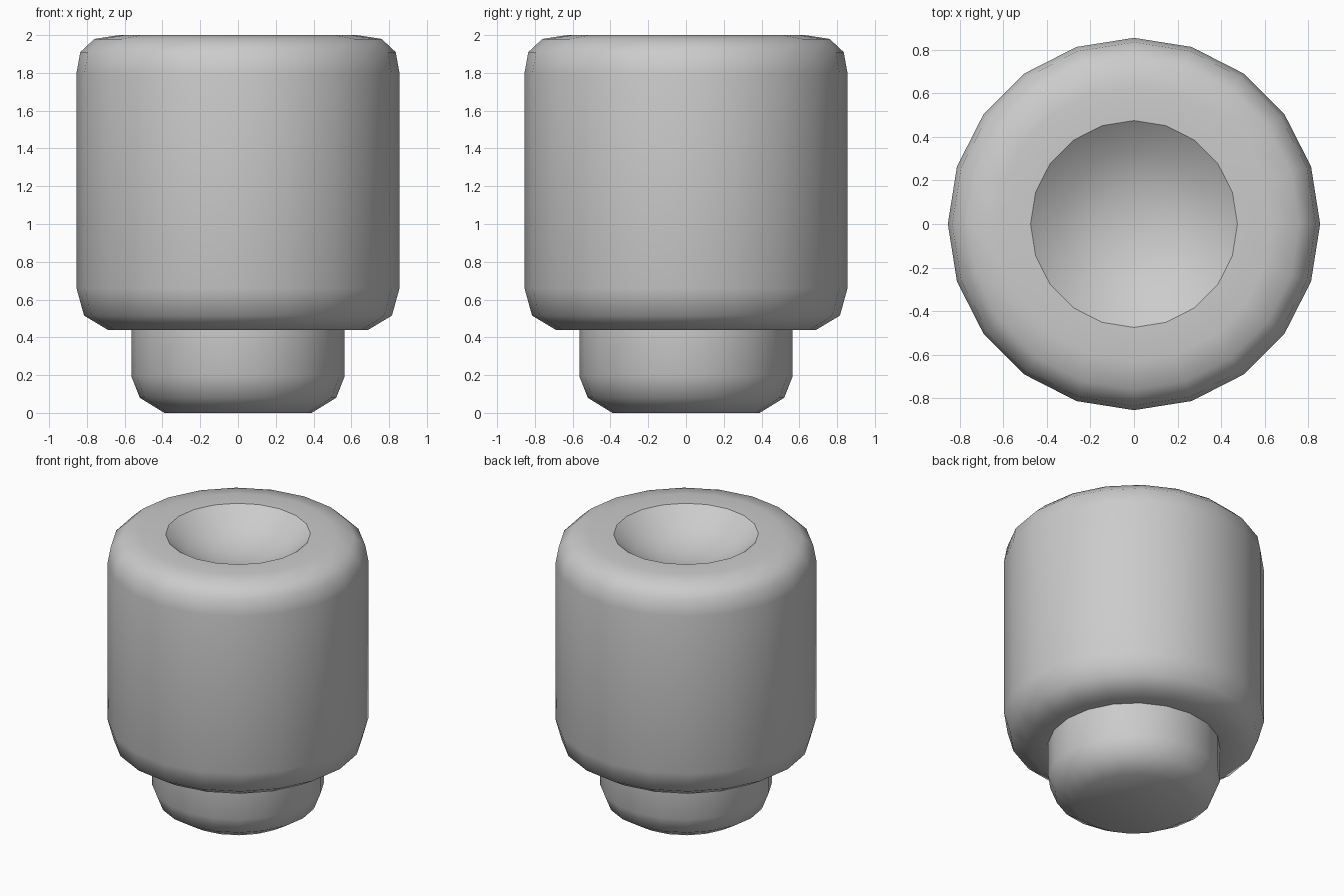
import bpy
import bmesh
import math

if "Cube" in bpy.data.objects:
    bpy.data.objects.remove(bpy.data.objects["Cube"])

SIDES = 20


def lathe(name, profile, sharp_rings=()):
    """Revolve (radius, z) points listed from bottom to top, following the surface."""
    bm = bmesh.new()
    rings = []
    for r, z in profile:
        if r == 0:
            rings.append([bm.verts.new((0, 0, z))])
        else:
            rings.append([bm.verts.new((r * math.cos(2 * math.pi * i / SIDES),
                                        r * math.sin(2 * math.pi * i / SIDES), z))
                          for i in range(SIDES)])
    for a, b in zip(rings, rings[1:]):
        for i in range(SIDES):
            j = (i + 1) % SIDES
            if len(b) == 1:
                bm.faces.new((a[i], a[j], b[0]))
            else:
                bm.faces.new((a[i], a[j], b[j], b[i]))
    # flat disc closing the start of the profile
    bm.faces.new(rings[0][::-1])
    if len(rings[-1]) > 1:
        bm.faces.new(rings[-1])
    for f in bm.faces:
        f.smooth = True
    for k in sharp_rings:
        for i in range(SIDES):
            edge = bm.edges.get((rings[k][i], rings[k][(i + 1) % SIDES]))
            edge.smooth = False
    mesh = bpy.data.meshes.new(name)
    bm.to_mesh(mesh)
    bm.free()
    obj = bpy.data.objects.new(name, mesh)
    bpy.context.collection.objects.link(obj)
    return obj


# One turned piece: rounded foot, wide barrel, dished top
lathe("turned_body", [
    (0.39, 0.0), (0.52, 0.08), (0.565, 0.195), (0.565, 0.44),        # foot
    (0.69, 0.44), (0.815, 0.515), (0.855, 0.66), (0.855, 1.80),      # barrel
    (0.835, 1.91), (0.76, 1.98), (0.63, 2.0), (0.475, 2.0),          # rounded rim
    (0.34, 1.89), (0.17, 1.83), (0.0, 1.81),                         # dish
], sharp_rings=(3, 11))
